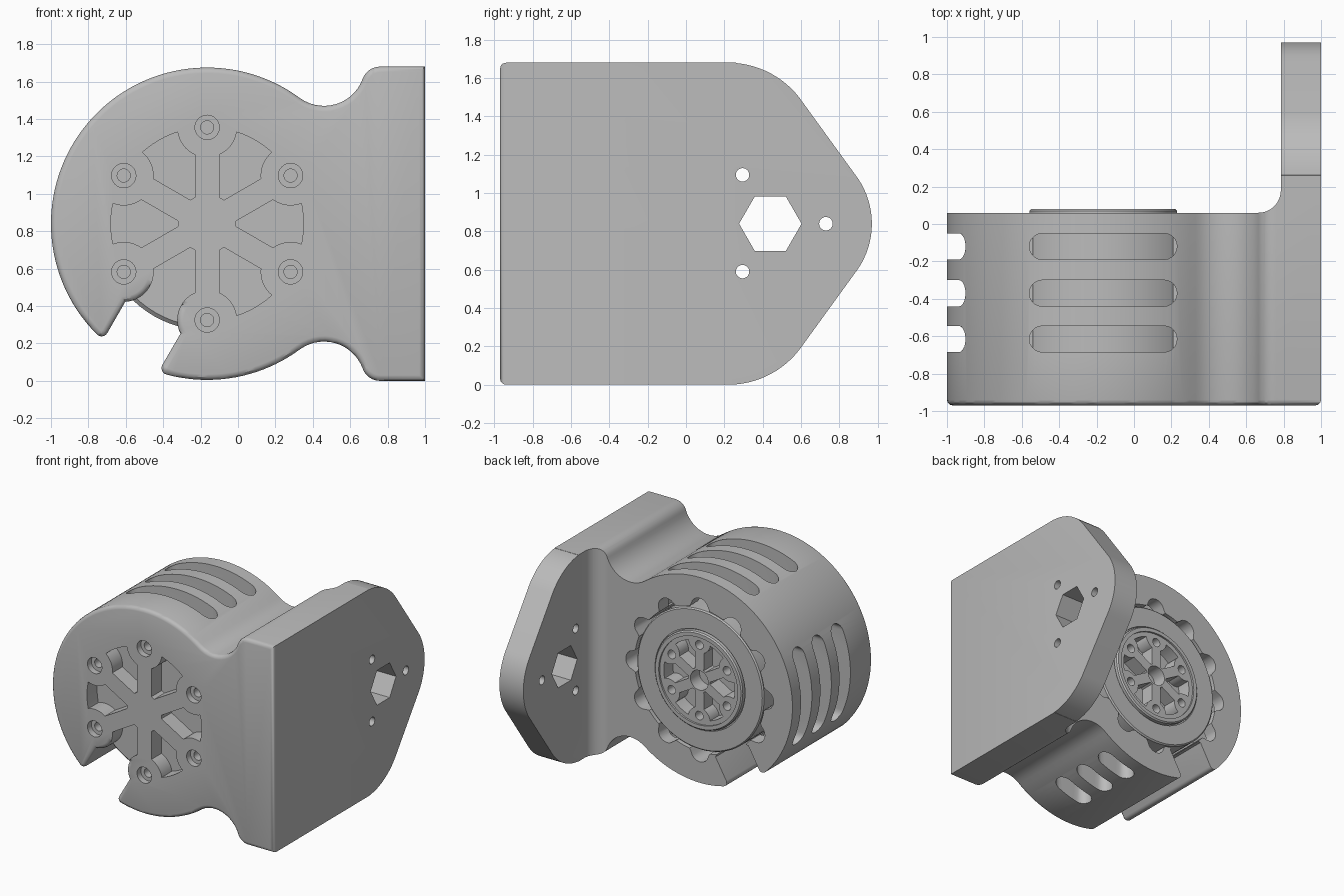
import bpy, bmesh
from math import sin, cos, asin, sqrt, radians, degrees, pi
from mathutils import Matrix, Vector

cube = bpy.data.objects.get("Cube")
if cube:
    bpy.data.objects.remove(cube, do_unlink=True)

grey = bpy.data.materials.new("plain_grey")
grey.use_nodes = True
COLOUR = (0.5, 0.5, 0.5, 1)
grey.diffuse_color = COLOUR
for node in grey.node_tree.nodes:
    if node.type == 'BSDF_PRINCIPLED':
        node.inputs["Base Color"].default_value = COLOUR

CX, CZ, R = -0.165, 0.84, 0.835      # motor axis and drum radius
FRONT, BACK = -0.97, 0.06
SCREW_R, BOSS = 0.515, 0.16


def arc(cx, cy, r, a0, a1, n):
    return [(cx + r * cos(radians(a0 + (a1 - a0) * i / n)),
             cy + r * sin(radians(a0 + (a1 - a0) * i / n))) for i in range(n + 1)]


def circle(cx, cy, r, n=32):
    return arc(cx, cy, r, 0, 360, n)[:-1]


def stadium(cu, cv, hu, hv):
    # long in u, with round ends
    return (arc(cu + hu - hv, cv, hv, -90, 90, 10) +
            arc(cu - hu + hv, cv, hv, 90, 270, 10))


def turned(pts, angle):
    # local (along, across) coordinates placed around the motor axis
    c, s = cos(radians(angle)), sin(radians(angle))
    return [(CX + u * c - v * s, CZ + u * s + v * c) for u, v in pts]


def finish(bm, name):
    bmesh.ops.recalc_face_normals(bm, faces=bm.faces[:])
    mesh = bpy.data.meshes.new(name)
    bm.to_mesh(mesh)
    bm.free()
    mesh.materials.append(grey)
    ob = bpy.data.objects.new(name, mesh)
    bpy.context.scene.collection.objects.link(ob)
    return ob


PLACE = {'x': lambda u, v, d: (d, u, v),
         'y': lambda u, v, d: (u, d, v),
         'z': lambda u, v, d: (u, v, d)}


def prism(name, outlines, axis, a, b, front_bevel=0):
    bm = bmesh.new()
    for pts in outlines:
        lo = [bm.verts.new(PLACE[axis](u, v, a)) for u, v in pts]
        hi = [bm.verts.new(PLACE[axis](u, v, b)) for u, v in pts]
        bm.faces.new(lo)
        bm.faces.new(hi)
        for i in range(len(pts)):
            bm.faces.new((lo[i - 1], lo[i], hi[i], hi[i - 1]))
    bmesh.ops.recalc_face_normals(bm, faces=bm.faces[:])
    if front_bevel:
        edges = [e for e in bm.edges if all(abs(v.co.y - a) < 1e-5 for v in e.verts)]
        bmesh.ops.bevel(bm, geom=edges, offset=front_bevel, segments=3,
                        profile=0.5, affect='EDGES', clamp_overlap=False)
    return finish(bm, name)


def combine(ob, cutters):
    # apply each cutter in turn, then drop it
    for cutter, operation in cutters:
        cutter.hide_render = True
        mod = ob.modifiers.new(cutter.name, 'BOOLEAN')
        mod.operation, mod.solver, mod.object = operation, 'EXACT', cutter
        bpy.context.view_layer.objects.active = ob
        bpy.ops.object.modifier_apply(modifier=mod.name)
        bpy.data.objects.remove(cutter, do_unlink=True)


def smooth(ob):
    bpy.ops.object.select_all(action='DESELECT')
    ob.select_set(True)
    bpy.context.view_layer.objects.active = ob
    bpy.ops.object.shade_smooth_by_angle(angle=radians(30))


def window(angle, scale=1.0, into_notch=False):
    # wedge window between two spokes, scooped around the screw bosses
    bu, bv = SCREW_R * cos(pi / 6), SCREW_R / 2
    half = [(0.155, 0.0145)]
    if into_notch:
        half += arc(bu, bv, BOSS, -126, -85, 8) + [(0.47, 0.09)]
    else:
        half += arc(bu, bv, BOSS, -126, -69, 8) + arc(0, 0, SCREW_R, 11, 1, 3)
    pts = half + [(u, -v) for u, v in reversed(half)]
    return turned([(u * scale, v * scale) for u, v in pts], angle)


# Housing outline: drum, waists, mounting side and the open notch
lip, notch = 0.035, 0.17
tilt = degrees(asin((notch + lip) / (R - lip)))
bu, bv = SCREW_R * cos(pi / 6), SCREW_R / 2
lip_a = turned([((R - lip) * cos(radians(tilt)), -notch - lip)], 240)[0]
lip_b = turned([((R - lip) * cos(radians(tilt)), notch + lip)], 240)[0]
scoop = arc(bu, bv, BOSS, -33, -90, 8)
outline = [(1, 1.68)] + arc(0.76, 1.58, 0.10, 90, 159.9, 8)
outline += arc(0.46, 1.69, 0.22, -20.1, -126.3, 14)[1:]
outline += arc(CX, CZ, R, 53.7, 240 - tilt, 60)[1:]
outline += arc(*lip_a, lip, 240 - tilt, 330, 6)[1:]
outline += turned([(u, -v) for u, v in scoop], 240)
outline += turned(scoop[::-1], 240)
outline += arc(*lip_b, lip, 150, 240 + tilt, 6)
outline += arc(CX, CZ, R, 240 + tilt, 306.3, 20)[1:]
outline += arc(0.46, -0.01, 0.22, 126.3, 20.1, 14)[1:]
outline += arc(0.76, 0.10, 0.10, 200.1, 270, 8)[1:] + [(1, 0)]
housing = prism("housing", [outline], 'y', FRONT, 1.2, front_bevel=0.03)

# Tapered mounting flange seen from the side
flange = ([(-2, -0.2), (0.2, -0.2)] + arc(0.22, 0.47, 0.47, -85, -38, 12) +
          arc(0.55, 0.84, 0.42, -38, 38, 18) +
          arc(0.22, 1.21, 0.47, 38, 85, 12) + [(0.2, 1.9), (-2, 1.9)])
flange_shape = prism("flange_shape", [flange], 'x', -2, 2)

# Space behind the drum, with a fillet into the flange
space = ([(-2, BACK)] + arc(0.665, BACK + 0.12, 0.12, -90, 0, 10) +
         [(0.785, 2), (-2, 2)])
back_space = prism("back_space", [space], 'z', -1, 3)


# Motor bore with twelve round cooling grooves
def bore_radius(angle, bore=0.585, groove=0.08):
    d = radians((angle + 15) % 30 - 15)
    side = bore * sin(d)
    if abs(side) >= groove:
        return bore
    return max(bore, bore * cos(d) + sqrt(groove ** 2 - side ** 2))


bore_pts = [(CX + bore_radius(a) * cos(radians(a)),
             CZ + bore_radius(a) * sin(radians(a))) for a in [i * 1.5 for i in range(240)]]
bore = prism("bore", [bore_pts], 'y', -0.84, 0.3)

# Cooling vents
rows = (-0.12, -0.37, -0.615)
vents_top = prism("vents_top", [stadium(CX, y, 0.395, 0.07) for y in rows], 'z', 1.29, 2)
vents_low = prism("vents_low", [stadium(0.075, y, 0.155, 0.07) for y in rows], 'z', -1, 0.39)
vents_side = prism("vents_side", [[(y, z) for z, y in stadium(CZ, y, 0.395, 0.07)]
                                  for y in rows], 'x', -2, -0.615)

# Front windows and counterbored screw holes
screws = [turned([(SCREW_R, 0)], 30 + 60 * i)[0] for i in range(6)]
windows = prism("windows", [window(60 * i, into_notch=(i == 4)) for i in range(6)],
                'y', -1.5, -0.80)
counterbores = prism("counterbores", [circle(*p, 0.065) for p in screws], 'y', -1.5, -0.92)
screw_holes = prism("screw_holes", [circle(*p, 0.035) for p in screws], 'y', -1.5, -0.80)

# Hexagon and bolt holes in the flange
bolts = [(0.295, 1.095), (0.295, 0.59), (0.73, 0.84)]
flange_holes = prism("flange_holes", [circle(0.44, 0.84, 0.163, 6)] +
                     [circle(*p, 0.035) for p in bolts], 'x', 0.5, 1.5)

cut = 'DIFFERENCE'
combine(housing, [(flange_shape, 'INTERSECT')] +
        [(c, cut) for c in (back_space, bore, vents_top, vents_low, vents_side,
                            windows, counterbores, screw_holes, flange_holes)])
smooth(housing)

# Motor: turned body with a raised rim around the hub
profile = [(0, -0.838), (0.55, -0.838), (0.57, -0.82), (0.57, 0.045), (0.56, 0.055),
           (0.405, 0.055), (0.405, 0.04), (0.395, 0.04), (0.395, 0.07), (0.385, 0.08),
           (0.355, 0.08), (0.355, 0.065), (0, 0.065)]
bm = bmesh.new()
pts = [bm.verts.new((CX + r, y, CZ)) for r, y in profile]
edges = [bm.edges.new(pair) for pair in zip(pts, pts[1:])]
bmesh.ops.spin(bm, geom=pts + edges, cent=(CX, 0, CZ), axis=(0, 1, 0),
               angle=2 * pi, steps=72, use_duplicate=False)
bmesh.ops.remove_doubles(bm, verts=bm.verts[:], dist=0.0005)
motor = finish(bm, "motor")

# Hub pockets, shaft hole and screw holes
hub_scale = 0.62
hub_pockets = prism("hub_pockets", [window(60 * i, hub_scale) for i in range(6)] +
                    [circle(*turned([(SCREW_R * hub_scale * 0.9, 0)], 30 + 60 * i)[0], 0.035, 16)
                     for i in range(6)] + [circle(CX, CZ, 0.08)], 'y', -0.05, 0.5)
combine(motor, [(hub_pockets, cut)])
smooth(motor)
